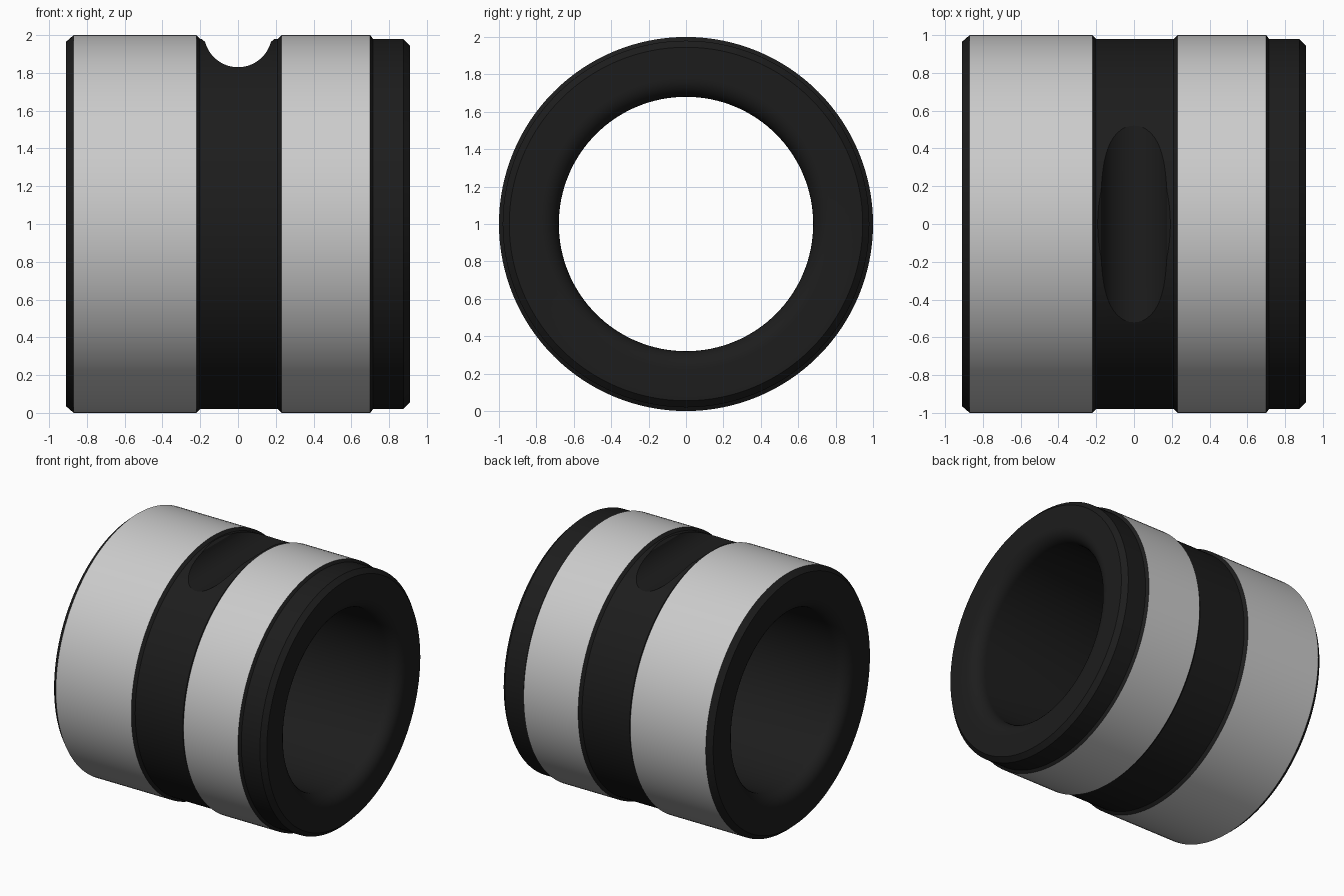
import bpy, bmesh
from math import sin, cos, pi, hypot

if "Cube" in bpy.data.objects:
    bpy.data.objects.remove(bpy.data.objects["Cube"])

SEG = 128
dark = bpy.data.materials.new("black")
dark.diffuse_color = (0.012, 0.012, 0.012, 1)
dark.use_nodes = True
dark.node_tree.nodes["Principled BSDF"].inputs["Base Color"].default_value = dark.diffuse_color


def add_object(name, bm, mat=None):
    bmesh.ops.recalc_face_normals(bm, faces=bm.faces)
    me = bpy.data.meshes.new(name)
    bm.to_mesh(me)
    bm.free()
    ob = bpy.data.objects.new(name, me)
    bpy.context.collection.objects.link(ob)
    if mat:
        me.materials.append(mat)
    return ob


def select(ob):
    bpy.ops.object.select_all(action='DESELECT')
    ob.select_set(True)
    bpy.context.view_layer.objects.active = ob


def bridge(bm, rings):
    for a, b in zip(rings, rings[1:] + rings[:1]):
        for i in range(len(a)):
            j = (i + 1) % len(a)
            bm.faces.new((a[i], a[j], b[j], b[i]))


# Ring profile (x, radius): outer steps and chamfers, then bore with rounded ends
outer = [(-.91, .965), (-.87, 1), (-.22, 1), (-.20, .98), (.21, .98), (.23, 1),
         (.70, 1), (.715, .98), (.875, .98), (.91, .945)]
F, N = .10, 8
fillet = [(.81 + F * cos(k * pi / 2 / N), .78 - F * sin(k * pi / 2 / N)) for k in range(N + 1)]
profile = outer + fillet + [(-x, r) for x, r in reversed(fillet)]

bm = bmesh.new()
bridge(bm, [[bm.verts.new((x, r * cos(2 * pi * i / SEG), 1 + r * sin(2 * pi * i / SEG)))
             for i in range(SEG)] for x, r in profile])
body = add_object("ring_body", bm, dark)

# Cutter for the scooped notch in the top of the groove
arc = [(.18 * cos(a), 2.01 + .18 * sin(a)) for a in
       [-pi + .26 + k * (pi - .52) / 32 for k in range(33)]]
section = [(-.195, 2.1), (-.195, 1.982)] + arc + [(.195, 1.982), (.195, 2.1)]
bm = bmesh.new()
ends = [[bm.verts.new((x, y, z)) for x, z in section] for y in (-.9, .9)]
n = len(section)
for i in range(n):
    j = (i + 1) % n
    bm.faces.new((ends[0][i], ends[0][j], ends[1][j], ends[1][i]))
for e in ends:
    bm.faces.new(e)
cutter = add_object("notch_cutter", bm, dark)
cutter.hide_render = True
mod = body.modifiers.new("notch", 'BOOLEAN')
mod.operation, mod.solver, mod.object = 'DIFFERENCE', 'EXACT', cutter
select(body)
bpy.ops.object.modifier_apply(modifier=mod.name)
bpy.data.objects.remove(cutter)


def zone(f):
    if min(hypot(v.co.y, v.co.z - 1) for v in f.verts) < .9995:
        return "ring_body"
    return "wide_band" if f.calc_center_median().x < 0 else "narrow_band"


# Split the grey bands from the black body
source = body.data
parts = []
for name in ("wide_band", "narrow_band", "ring_body"):
    bm = bmesh.new()
    bm.from_mesh(source)
    bmesh.ops.delete(bm, geom=[f for f in bm.faces if zone(f) != name], context='FACES')
    if name == "ring_body":
        bm.to_mesh(source)
        bm.free()
        parts.append(body)
    else:
        me = bpy.data.meshes.new(name)
        bm.to_mesh(me)
        bm.free()
        me.materials.clear()
        ob = bpy.data.objects.new(name, me)
        bpy.context.collection.objects.link(ob)
        parts.append(ob)

for ob in parts:
    select(ob)
    bpy.ops.object.shade_smooth_by_angle(angle=.5)
